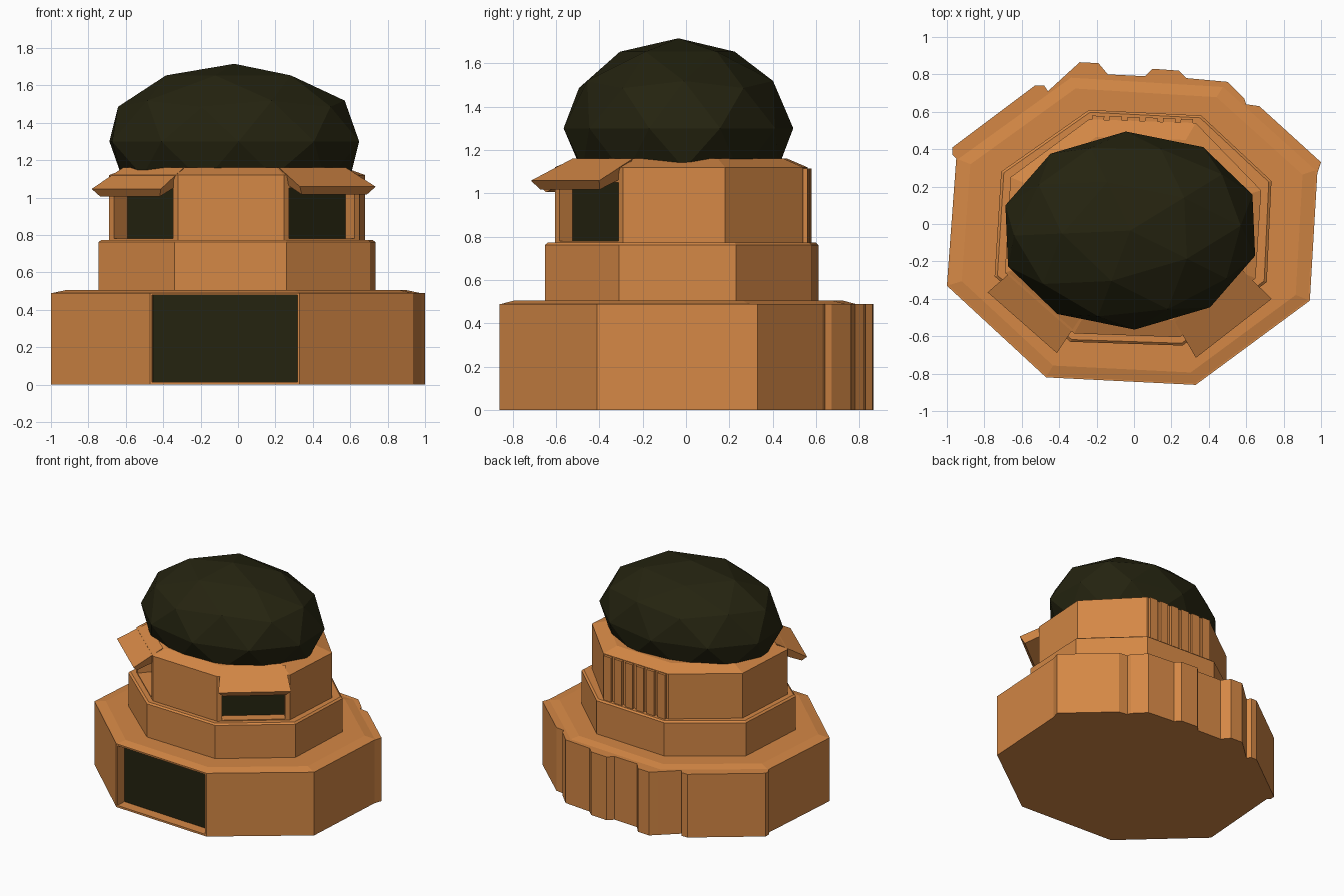
import bpy, bmesh, math
from mathutils import Vector, Matrix

if "Cube" in bpy.data.objects:
    bpy.data.objects.remove(bpy.data.objects["Cube"])

def material(name, rgb):
    m = bpy.data.materials.new(name)
    m.diffuse_color = (*rgb, 1)
    m.use_nodes = True
    m.node_tree.nodes["Principled BSDF"].inputs["Base Color"].default_value = m.diffuse_color
    return m

CLAY = material("orange_clay", (0.66, 0.245, 0.06))
DARK = material("near_black_olive", (0.018, 0.017, 0.005))

def finish(bm, name):
    me = bpy.data.meshes.new(name)
    bm.normal_update()
    bm.to_mesh(me)
    bm.free()
    ob = bpy.data.objects.new(name, me)
    bpy.context.collection.objects.link(ob)
    me.materials.append(CLAY)
    me.materials.append(DARK)
    return ob

def shrink(pts, k):
    cx = sum(p[0] for p in pts) / len(pts)
    cy = sum(p[1] for p in pts) / len(pts)
    return [(cx + (x - cx) * k, cy + (y - cy) * k) for x, y in pts]

def stack(bm, rings):
    """Skin (outline, z) rings, cap both ends, return the lowest side faces."""
    vs = [[bm.verts.new((x, y, z)) for x, y in pts] for pts, z in rings]
    sides = []
    for lo, hi in zip(vs, vs[1:]):
        n = len(lo)
        sides.append([bm.faces.new((lo[i], lo[(i + 1) % n], hi[(i + 1) % n], hi[i]))
                      for i in range(n)])
    bm.faces.new(vs[0][::-1])
    bm.faces.new(vs[-1])
    bm.normal_update()
    return sides[0]

def opening(bm, face, frame, depth, zlo, zhi):
    """Cut a recess with a dark back panel into a wall face."""
    normal = face.normal.copy()
    mid = face.calc_center_median().z
    bmesh.ops.inset_individual(bm, faces=[face], thickness=frame, depth=0)
    for v in face.verts:
        v.co.z = zlo if v.co.z < mid else zhi
    back = bmesh.ops.extrude_discrete_faces(bm, faces=[face])["faces"][0]
    bmesh.ops.translate(bm, verts=back.verts[:], vec=-normal * depth)
    back.material_index = 1

# base tier with relief panels on its rear walls and a front doorway
base = [(-.47, -.82), (.33, -.86), (.94, -.41), (.98, .27), (1, .33), (.67, .63),
        (.6, .64), (.59, .67), (.5, .76), (.28, .78), (.24, .82), (.1, .83),
        (.06, .79), (-.14, .8), (-.19, .86), (-.29, .865), (-.34, .82), (-.46, .71),
        (-.48, .74), (-.53, .74), (-.97, .41), (-.97, .37), (-.95, .35), (-1, -.33)]
bm = bmesh.new()
sides = stack(bm, [(base, 0), (base, .49)])
opening(bm, sides[0], .015, .08, .015, .478)
finish(bm, "base_tier")

# sloped rim on top of the base
rim = [(-.47, -.82), (.33, -.86), (.94, -.41), (.98, .29),
       (.48, .74), (-.34, .79), (-.95, .35), (-1, -.33)]
bm = bmesh.new()
stack(bm, [(rim, .488), (shrink(rim, .92), .505)])
finish(bm, "base_rim")

# middle tier
middle = [(-.34, -.63), (.26, -.65), (.71, -.31), (.735, .23),
          (.36, .58), (-.24, .61), (-.71, .28), (-.745, -.28)]
bm = bmesh.new()
stack(bm, [(middle, .5), (middle, .762), (shrink(middle, .98), .773)])
finish(bm, "middle_tier")

# upper tier with two diagonal windows and a sloped roof edge
upper = [(-.32, -.585), (.245, -.605), (.65, -.29), (.68, .18),
         (.33, .54), (-.24, .56), (-.66, .25), (-.69, -.26)]
bm = bmesh.new()
sides = stack(bm, [(upper, .77), (upper, 1.12), (shrink(upper, .84), 1.16)])
opening(bm, sides[1], .05, .075, .78, 1.05)
opening(bm, sides[7], .05, .11, .78, 1.05)
finish(bm, "upper_tier")

# vertical ribs on the back of the upper tier
a, b = Vector(upper[4]), Vector(upper[5])
along = (b - a).normalized()
out = Vector((along.y, -along.x))
bm = bmesh.new()
for i in range(6):
    c = a.lerp(b, (i + .5) / 6)
    quad = [c + along * s * .033 + out * o
            for s, o in ((-1, -.02), (-1, .02), (1, .02), (1, -.02))]
    stack(bm, [([tuple(p) for p in quad], .77), ([tuple(p) for p in quad], 1.115)])
bmesh.ops.recalc_face_normals(bm, faces=bm.faces[:])
finish(bm, "back_ribs")

# awnings over the windows
def awning(name, a, b, drop):
    a, b = Vector(a), Vector(b)
    along = (b - a).normalized()
    out = Vector((along.y, -along.x))
    section = [(-.08, 1.16, .03), (.14, 1.058 - drop, 0),
               (.11, 1.017 - drop, .035), (-.02, 1.07 - drop, .035)]
    bm = bmesh.new()
    ends = []
    for p, s in ((a, 1), (b, -1)):
        ends.append([bm.verts.new((*(p + out * o + along * s * trim), z))
                     for o, z, trim in section])
    for i in range(4):
        j = (i + 1) % 4
        bm.faces.new((ends[0][i], ends[0][j], ends[1][j], ends[1][i]))
    bm.faces.new(ends[0][::-1])
    bm.faces.new(ends[1])
    bmesh.ops.recalc_face_normals(bm, faces=bm.faces[:])
    finish(bm, name)

awning("right_awning", upper[1], upper[2], 0)
awning("left_awning", upper[7], upper[0], .012)

# faceted dome
bm = bmesh.new()
bmesh.ops.create_icosphere(bm, subdivisions=2, radius=1)
bmesh.ops.transform(bm, verts=bm.verts[:], matrix=(
    Matrix.Translation((-.02, -.035, 1.3))
    @ Matrix.Rotation(math.radians(2.5), 4, "Z")
    @ Matrix.Diagonal((.695, .53, .415, 1))
    @ Matrix.Rotation(math.pi, 4, "Z")))
for f in bm.faces:
    f.material_index = 1
finish(bm, "dome")
